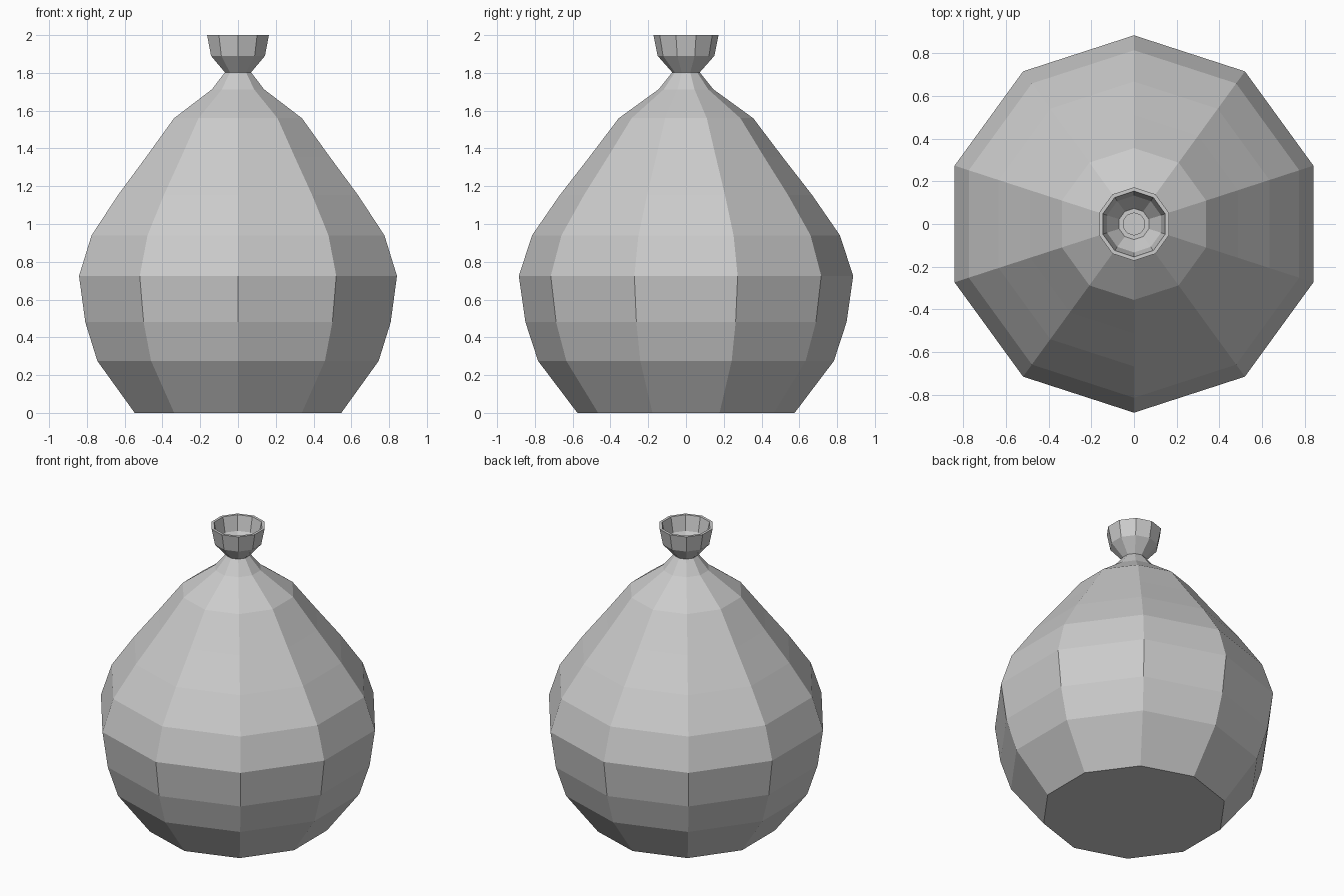
import bpy, bmesh
from math import cos, sin, pi

if "Cube" in bpy.data.objects:
    bpy.data.objects.remove(bpy.data.objects["Cube"])

SIDES = 10


def lathe(name, profile):
    """Revolve a (radius, height) profile and cap both ends."""
    bm = bmesh.new()
    rings = []
    for r, z in profile:
        rings.append([bm.verts.new((r * cos(pi / 2 + 2 * pi * i / SIDES),
                                    r * sin(pi / 2 + 2 * pi * i / SIDES), z))
                      for i in range(SIDES)])
    for a, b in zip(rings, rings[1:]):
        for i in range(SIDES):
            j = (i + 1) % SIDES
            bm.faces.new((a[i], a[j], b[j], b[i]))
    bm.faces.new(rings[0][::-1])
    bm.faces.new(rings[-1])
    bmesh.ops.recalc_face_normals(bm, faces=bm.faces)
    mesh = bpy.data.meshes.new(name)
    bm.to_mesh(mesh)
    bm.free()
    obj = bpy.data.objects.new(name, mesh)
    bpy.context.collection.objects.link(obj)
    return obj


# Round belly tapering to a narrow neck
belly = [(0.575, 0), (0.783, 0.275), (0.85, 0.48), (0.885, 0.725),
         (0.815, 0.94), (0.668, 1.153), (0.512, 1.354), (0.356, 1.56),
         (0.145, 1.713), (0.073, 1.803)]
# Flared mouth, outside
mouth = [(0.15, 1.89), (0.172, 2.0)]
# Hollow of the mouth: rim, bowl, ledge and neck hole
hollow = [(0.154, 2.0), (0.133, 1.9), (0.073, 1.825), (0.052, 1.825), (0.052, 1.76)]

lathe("flask", belly + mouth + hollow)
